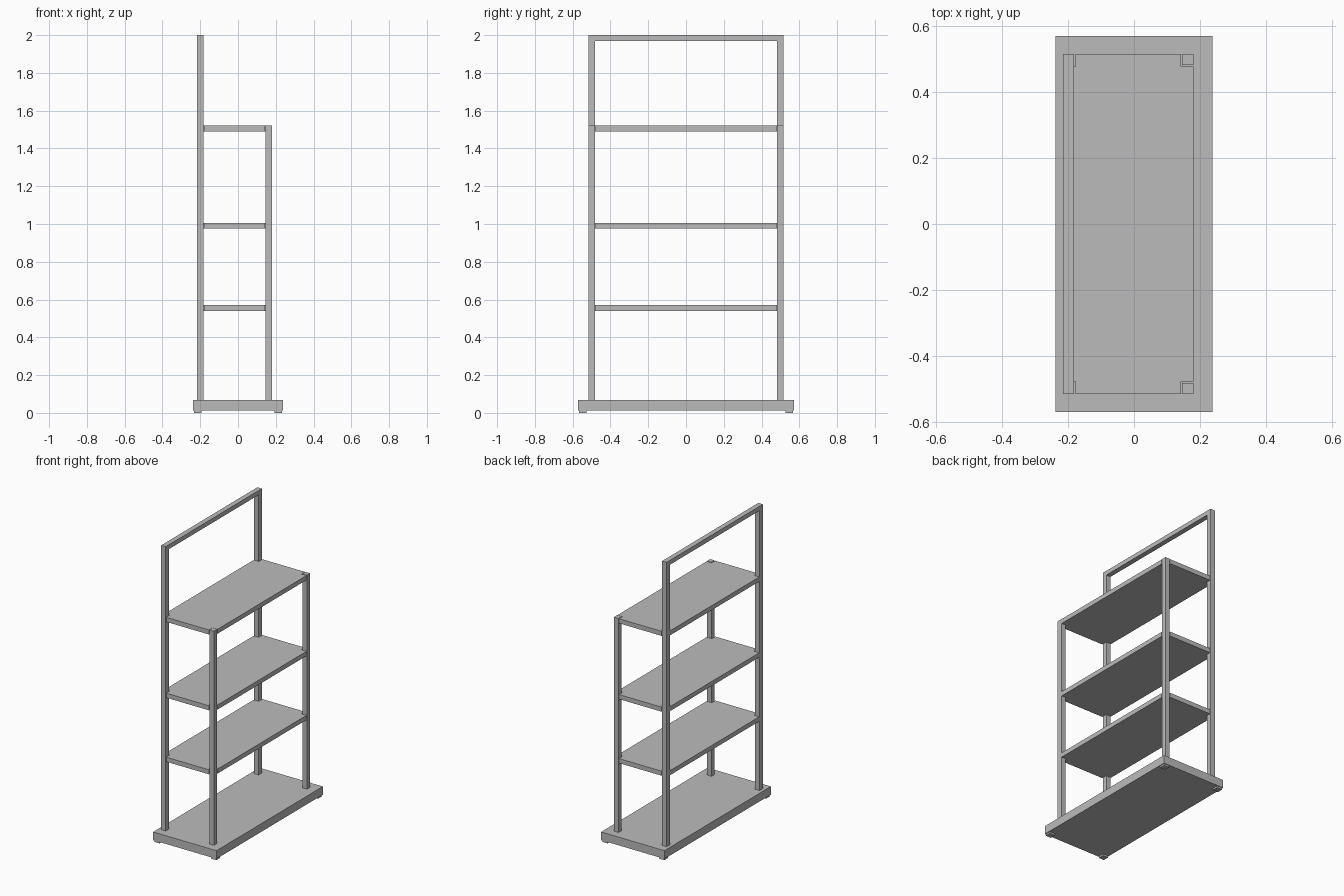
import bpy, bmesh

cube = bpy.data.objects.get("Cube")
if cube:
    bpy.data.objects.remove(cube, do_unlink=True)

grey = bpy.data.materials.new("mid grey")
grey.use_nodes = True
colour = (0.5, 0.5, 0.5, 1)
grey.diffuse_color = colour
grey.node_tree.nodes["Principled BSDF"].inputs["Base Color"].default_value = colour


def prism(name, outline, z0, z1):
    """Extrude a flat outline from z0 up to z1."""
    bm = bmesh.new()
    face = bm.faces.new([bm.verts.new((x, y, z0)) for x, y in outline])
    top = bmesh.ops.extrude_face_region(bm, geom=[face])["geom"]
    moved = [v for v in top if isinstance(v, bmesh.types.BMVert)]
    bmesh.ops.translate(bm, verts=moved, vec=(0, 0, z1 - z0))
    bmesh.ops.recalc_face_normals(bm, faces=bm.faces)
    mesh = bpy.data.meshes.new(name)
    bm.to_mesh(mesh)
    bm.free()
    mesh.materials.append(grey)
    obj = bpy.data.objects.new(name, mesh)
    bpy.context.collection.objects.link(obj)
    return obj


def box(name, x0, x1, y0, y1, z0, z1):
    return prism(name, [(x0, y0), (x1, y0), (x1, y1), (x0, y1)], z0, z1)


X0, X1, Y = -0.216, 0.18, 0.516   # outer limits of the frame
POST, GAP = 0.034, 0.004
BASE_X, BASE_Y, BASE_TOP = 0.238, 0.571, 0.068

# Base slab on four low feet
box("base", -BASE_X, BASE_X, -BASE_Y, BASE_Y, 0.012, BASE_TOP)
for sx, x_side in ((-1, "right"), (1, "left")):
    for sy, y_side in ((-1, "front"), (1, "back")):
        cx, cy = sx * (BASE_X - 0.025), sy * (BASE_Y - 0.025)
        box(f"foot_{y_side}_{x_side}", cx - 0.02, cx + 0.02,
            cy - 0.02, cy + 0.02, 0, 0.012)

# Tall and short posts
for y0, y_side in ((-Y, "front"), (Y - POST, "back")):
    box(f"tall_post_{y_side}", X0, X0 + POST, y0, y0 + POST, BASE_TOP, 2)
    box(f"short_post_{y_side}", X1 - POST, X1, y0, y0 + POST, BASE_TOP, 1.522)

# Rail joining the tall posts
box("top_rail", X0, X0 + POST, -Y + POST, Y - POST, 1.97, 2)

# Shelves with corners notched around the posts
n = POST + GAP
a, b, c = X0 + n, X1 - n, Y - n
outline = [(a, -Y), (b, -Y), (b, -c), (X1, -c), (X1, c), (b, c),
           (b, Y), (a, Y), (a, c), (X0, c), (X0, -c), (a, -c)]
for level, top in (("lower", 0.571), ("middle", 1.006), ("upper", 1.521)):
    prism(f"{level}_shelf", outline, top - 0.031, top)
